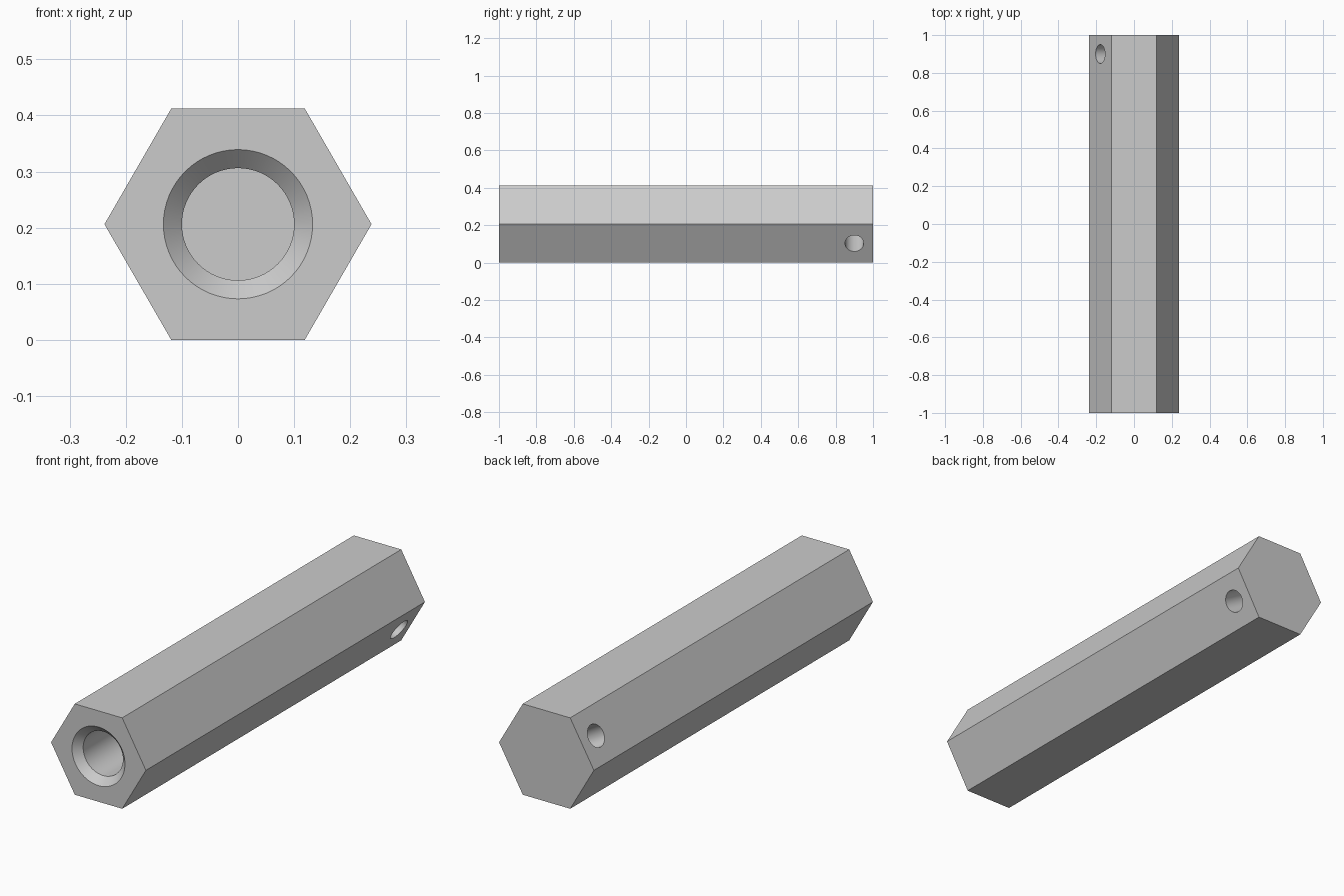
import bpy, bmesh, math
from mathutils import Matrix, Vector

cube = bpy.data.objects.get("Cube")
if cube:
    bpy.data.objects.remove(cube, do_unlink=True)

CORNER = 0.238                                   # centre to hexagon corner
MID_Z = CORNER * math.cos(math.radians(30))      # height of the bar's axis
FRONT, BACK = -1.0, 1.0
BORE_R, MOUTH_R, BORE_END = 0.1, 0.133, 0.0
PIN_R, PIN_Y = 0.05, 0.9

steel = bpy.data.materials.new("light_grey_steel")
steel.diffuse_color = (0.6, 0.6, 0.6, 1)
steel.use_nodes = True
steel.node_tree.nodes["Principled BSDF"].inputs["Base Color"].default_value = (0.6, 0.6, 0.6, 1)


def lathe(name, profile, sides, matrix):
    """Turn (radius, height) points around local z, then place the solid."""
    bm = bmesh.new()
    verts = [bm.verts.new((r, 0, h)) for r, h in profile]
    edges = [bm.edges.new(pair) for pair in zip(verts, verts[1:])]
    bmesh.ops.spin(bm, geom=verts + edges, cent=(0, 0, 0), axis=(0, 0, 1),
                   angle=math.tau, steps=sides, use_merge=True)
    bmesh.ops.remove_doubles(bm, verts=bm.verts, dist=1e-5)
    bmesh.ops.dissolve_limit(bm, angle_limit=0.001, verts=bm.verts, edges=bm.edges)
    bmesh.ops.recalc_face_normals(bm, faces=bm.faces)
    bm.transform(matrix)
    mesh = bpy.data.meshes.new(name)
    bm.to_mesh(mesh)
    bm.free()
    mesh.materials.append(steel)
    obj = bpy.data.objects.new(name, mesh)
    bpy.context.collection.objects.link(obj)
    return obj


# Local z runs from front to back along the bar
along_bar = Matrix.Translation((0, 0, MID_Z)) @ Matrix.Rotation(-math.pi / 2, 4, "X")

# Hexagonal bar with corners pointing left and right
bar = lathe("hex_bar", [(0, FRONT), (CORNER, FRONT), (CORNER, BACK), (0, BACK)], 6, along_bar)

# Blind bore with a chamfered mouth
out = 0.02
step = MOUTH_R - BORE_R
bore = lathe("bore_cutter", [(0, FRONT - out), (MOUTH_R + out, FRONT - out),
                             (BORE_R, FRONT + step), (BORE_R, BORE_END), (0, BORE_END)],
             64, along_bar)

# Cross hole square to the lower left and upper right flats
across = Vector((math.cos(math.pi / 6), 0, -math.sin(math.pi / 6)))
turn = across.to_track_quat("Z", "Y").to_matrix().to_4x4()
pin = lathe("pin_hole_cutter", [(0, -0.4), (PIN_R, -0.4), (PIN_R, 0.4), (0, 0.4)], 48,
            Matrix.Translation((0, PIN_Y, MID_Z)) @ turn)

# Cut both holes
bpy.ops.object.select_all(action="DESELECT")
bpy.context.view_layer.objects.active = bar
bar.select_set(True)
for cutter in (bore, pin):
    cutter.hide_render = True
    cut = bar.modifiers.new(cutter.name, "BOOLEAN")
    cut.operation = "DIFFERENCE"
    cut.solver = "EXACT"
    cut.object = cutter
    bpy.ops.object.modifier_apply(modifier=cut.name)
    bpy.data.objects.remove(cutter, do_unlink=True)

# Round hole walls, crisp edges
bpy.ops.object.shade_smooth_by_angle(angle=math.radians(25))
